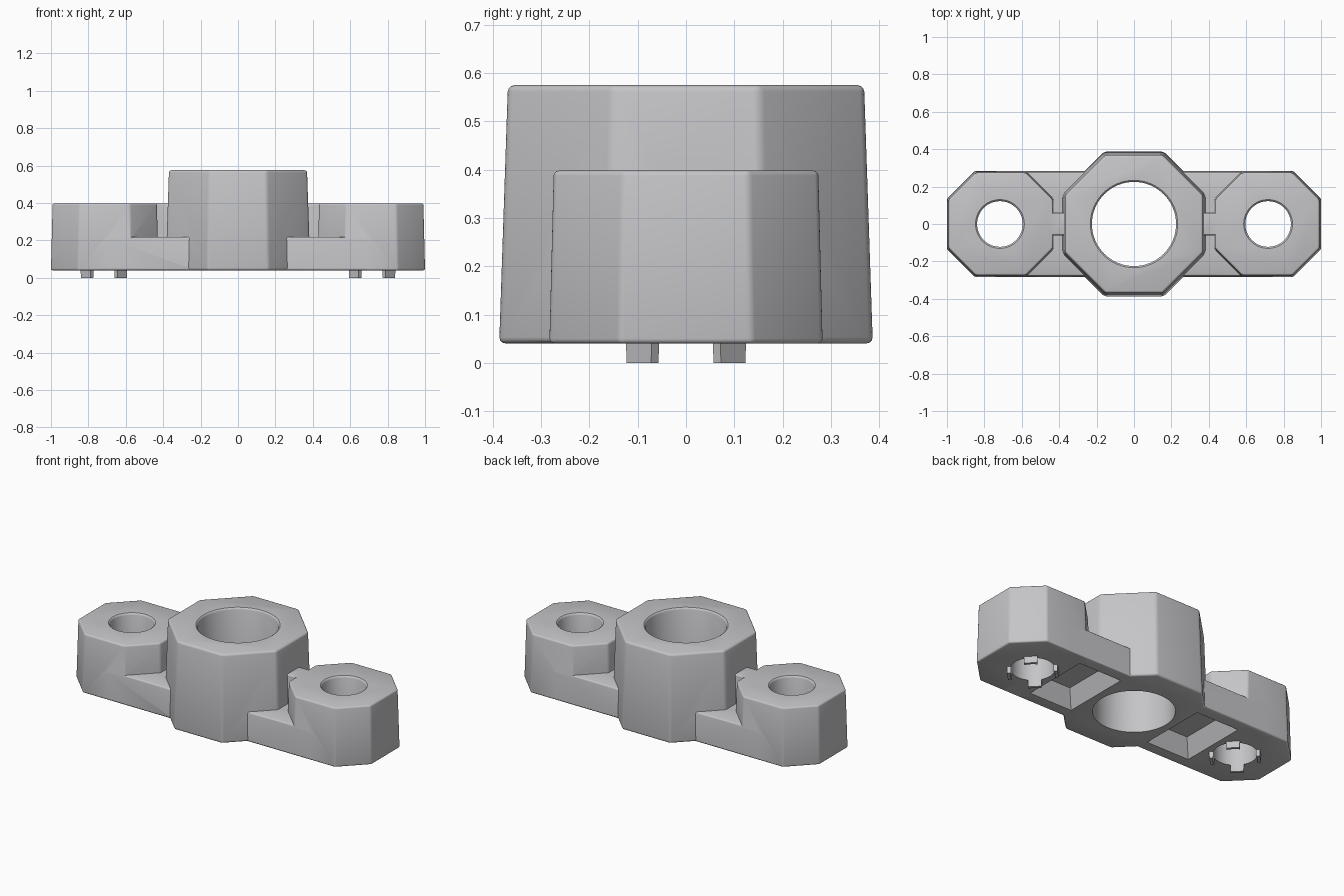
import bpy, bmesh, math
from mathutils import Matrix

if "Cube" in bpy.data.objects:
    bpy.data.objects.remove(bpy.data.objects["Cube"])

grey = bpy.data.materials.new("light_grey")
grey.diffuse_color = (0.56, 0.56, 0.58, 1)
grey.use_nodes = True
grey.node_tree.nodes["Principled BSDF"].inputs["Base Color"].default_value = grey.diffuse_color


def make(name, bm):
    bmesh.ops.recalc_face_normals(bm, faces=bm.faces)
    me = bpy.data.meshes.new(name)
    bm.to_mesh(me)
    bm.free()
    me.materials.append(grey)
    ob = bpy.data.objects.new(name, me)
    bpy.context.collection.objects.link(ob)
    return ob


def loft(name, rings, bevel=0.0):
    """Closed solid through rings of points with equal counts."""
    bm = bmesh.new()
    vs = [[bm.verts.new(p) for p in r] for r in rings]
    n = len(vs[0])
    for a, b in zip(vs, vs[1:]):
        for i in range(n):
            bm.faces.new((a[i], a[(i + 1) % n], b[(i + 1) % n], b[i]))
    bm.faces.new(vs[0][::-1])
    bm.faces.new(vs[-1])
    ob = make(name, bm)
    if bevel:
        m = ob.modifiers.new("round", 'BEVEL')
        m.width, m.segments, m.limit_method = bevel, 3, 'ANGLE'
        m.angle_limit = math.radians(30)
        apply(ob, m)
    return ob


def apply(ob, mod):
    bpy.context.view_layer.objects.active = ob
    bpy.ops.object.modifier_apply(modifier=mod.name)


def boolean(ob, other, op):
    m = ob.modifiers.new("bool", 'BOOLEAN')
    m.operation, m.solver, m.object = op, 'EXACT', other
    apply(ob, m)
    bpy.data.objects.remove(other)


def rect(x0, x1, h, z, c=0.0):
    """Rectangle outline at height z, with corners cut by c."""
    if not c:
        return [(x0, -h, z), (x1, -h, z), (x1, h, z), (x0, h, z)]
    return [(x0 + c, -h, z), (x1 - c, -h, z), (x1, -h + c, z), (x1, h - c, z),
            (x1 - c, h, z), (x0 + c, h, z), (x0, h - c, z), (x0, -h + c, z)]


def circle(x, r, z, n=64):
    return [(x + r * math.cos(2 * math.pi * i / n),
             r * math.sin(2 * math.pi * i / n), z) for i in range(n)]


def hole(x, r, top):
    # through hole with a softened upper rim
    return loft("hole_cutter", [circle(x, r, -0.1), circle(x, r, top - 0.011),
                                circle(x, r + 0.003, top - 0.004),
                                circle(x, r + 0.01, top + 0.001),
                                circle(x, r + 0.01, top + 0.1)])


Z0, BLOCK_TOP, TOWER_TOP, HX = 0.04, 0.398, 0.575, 0.717
T = math.tan(math.pi / 8)

# octagonal tower with a slight draft
a0, a1 = 0.387, 0.369
body = loft("bracket_body", [rect(-a0, a0, a0, Z0, a0 * (1 - T)),
                             rect(-a1, a1, a1, TOWER_TOP, a1 * (1 - T))], 0.013)

# low base joining everything
base = loft("base", [rect(-0.7, 0.7, 0.283, Z0),
                     rect(-0.7, 0.7, 0.2785, Z0 + 0.179)], 0.01)
boolean(body, base, 'UNION')

for s in (-1, 1):
    # octagonal end block
    x0, x1 = sorted((s * 0.425, s * 1.0))
    d = 0.009
    block = loft("end_block", [rect(x0, x1, 0.283, Z0, 0.147),
                               rect(x0 + d, x1 - d, 0.283 - d, BLOCK_TOP, 0.144)], 0.01)
    boolean(body, block, 'UNION')
    # narrow rib between tower and block
    x0, x1 = sorted((s * 0.30, s * 0.50))
    rib = loft("rib", [rect(x0, x1, 0.063, 0.1), rect(x0, x1, 0.06, BLOCK_TOP - 0.001)], 0.008)
    boolean(body, rib, 'UNION')
    # four locating tabs on the diagonals of the end hole
    for k in range(4):
        tab = loft("tab", [rect(0.09, 0.138, 0.036, 0.0), rect(0.09, 0.139, 0.038, 0.07)])
        tab.data.transform(Matrix.Translation((s * HX, 0, 0)) @
                           Matrix.Rotation(math.pi / 4 + k * math.pi / 2, 4, 'Z'))
        boolean(body, tab, 'UNION')
    boolean(body, hole(s * HX, 0.122, BLOCK_TOP), 'DIFFERENCE')
    # sloped pocket in the underside
    x0, x1 = sorted((s * 0.27, s * 0.56))
    i = 0.05
    pocket = loft("pocket_cutter", [rect(x0, x1, 0.21, -0.02), rect(x0, x1, 0.21, Z0),
                                    rect(x0 + i, x1 - i, 0.21 - i, Z0 + 0.1)])
    boolean(body, pocket, 'DIFFERENCE')

# main bore
boolean(body, hole(0, 0.225, TOWER_TOP), 'DIFFERENCE')

bpy.ops.object.select_all(action='DESELECT')
body.select_set(True)
bpy.context.view_layer.objects.active = body
bpy.ops.object.shade_smooth_by_angle(angle=math.radians(32))
